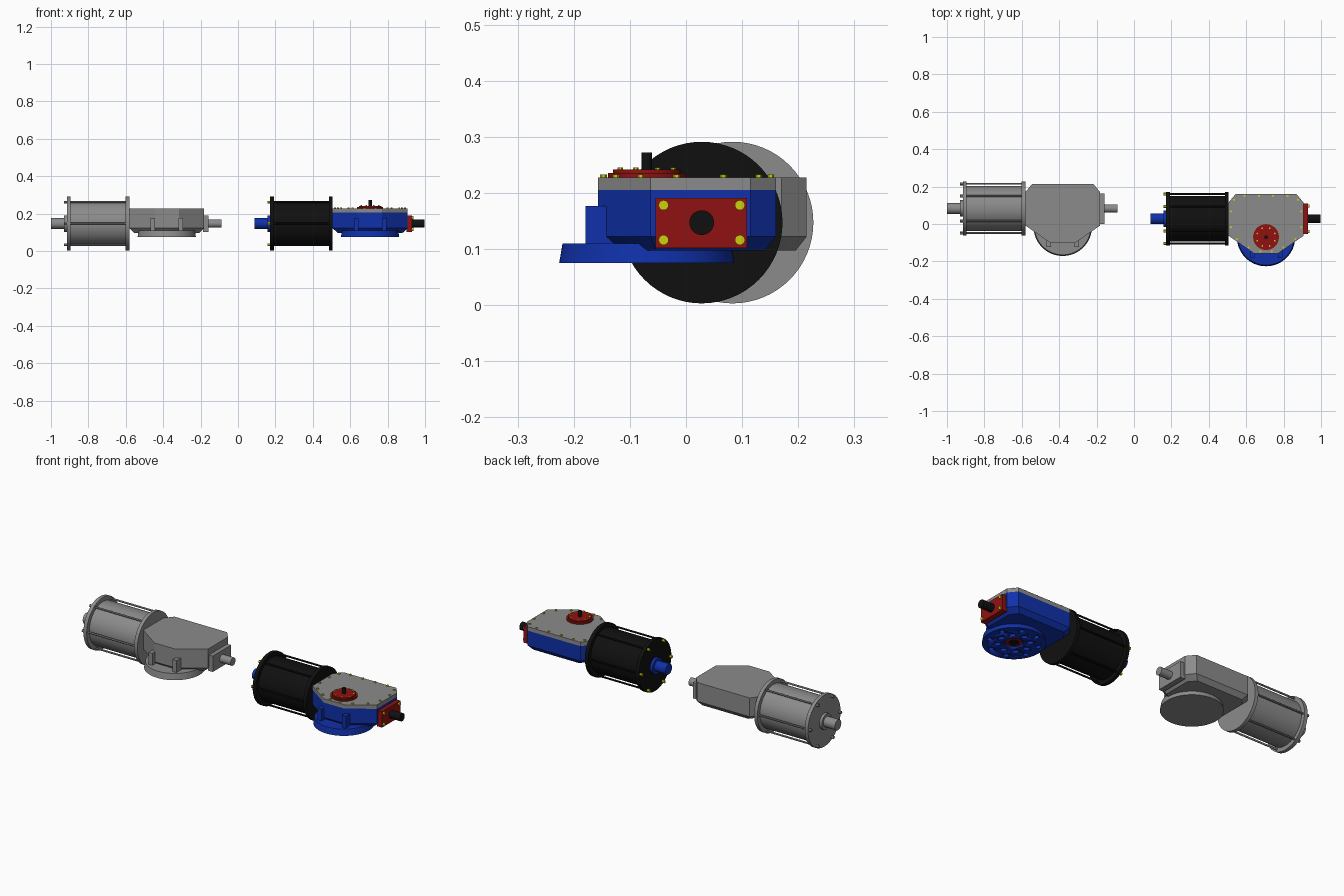
import bpy, bmesh, math
from mathutils import Vector, Matrix

cube = bpy.data.objects.get("Cube")
if cube:
    bpy.data.objects.remove(cube, do_unlink=True)


def material(name, rgb):
    m = bpy.data.materials.new(name)
    m.use_nodes = True
    m.diffuse_color = (*rgb, 1)
    bsdf = next(n for n in m.node_tree.nodes if n.type == "BSDF_PRINCIPLED")
    bsdf.inputs["Base Color"].default_value = (*rgb, 1)
    return m


GREY = material("grey", (0.26, 0.26, 0.26))
BLUE = material("blue", (0.005, 0.03, 0.4))
RED = material("red", (0.28, 0.006, 0.006))
YELLOW = material("yellow", (0.62, 0.62, 0.004))
BLACK = material("black", (0.005, 0.005, 0.005))

AXIS_Y, AXIS_Z = 0.028, 0.147      # cylinder centre line
HUB = Vector((0.706, -0.07, 0))    # output drive centre
MID = Vector((0.706, 0.01, 0))     # housing centre


def finish(name, bm, mat, offset):
    bmesh.ops.recalc_face_normals(bm, faces=bm.faces)
    mesh = bpy.data.meshes.new(name)
    bm.to_mesh(mesh)
    bm.free()
    mesh.materials.append(mat)
    ob = bpy.data.objects.new(name, mesh)
    ob.location = offset
    bpy.context.collection.objects.link(ob)
    bpy.ops.object.select_all(action="DESELECT")
    ob.select_set(True)
    bpy.context.view_layer.objects.active = ob
    bpy.ops.object.shade_smooth_by_angle(angle=math.radians(30))
    return ob


def rods(name, mat, offset, axis, items, segments=48):
    """Round bars in one object; each item is (start, length, radius[, end radius])."""
    bm = bmesh.new()
    turn = Vector((0, 0, 1)).rotation_difference(Vector(axis)).to_matrix().to_4x4()
    for start, length, r, *end in items:
        place = Matrix.Translation(Vector(start) + Vector(axis) * length / 2) @ turn
        bmesh.ops.create_cone(bm, cap_ends=True, segments=segments, radius1=r,
                              radius2=end[0] if end else r, depth=length, matrix=place)
    return finish(name, bm, mat, offset)


def box(name, mat, offset, low, high):
    bm = bmesh.new()
    low, high = Vector(low), Vector(high)
    size = Matrix.Diagonal((*(high - low), 1))
    bmesh.ops.create_cube(bm, size=1, matrix=Matrix.Translation((low + high) / 2) @ size)
    return finish(name, bm, mat, offset)


# Half outline of the housing, mirrored about its middle
HALF = [(0.065, -0.157), (0.2, -0.063), (0.2, 0.115), (0.163, 0.16)]
OUTLINE = [Vector((MID.x + x, y, 0)) for x, y in HALF]
OUTLINE += [Vector((MID.x - x, y, 0)) for x, y in reversed(HALF)]


def prism(name, mat, offset, layers):
    """Stack of housing outlines, each layer being (height, scale)."""
    bm = bmesh.new()
    rings = [[bm.verts.new(MID + (p - MID) * s + Vector((0, 0, z))) for p in OUTLINE]
             for z, s in layers]
    n = len(OUTLINE)
    for a, b in zip(rings, rings[1:]):
        for i in range(n):
            j = (i + 1) % n
            bm.faces.new((a[i], a[j], b[j], b[i]))
    bm.faces.new(rings[0])
    bm.faces.new(rings[-1])
    return finish(name, bm, mat, offset)


def circle(count, radius, phase=0):
    for i in range(count):
        a = math.tau * i / count + phase
        yield radius * math.cos(a), radius * math.sin(a)


def on_axis(x, dy=0, dz=0):
    return (x, AXIS_Y + dy, AXIS_Z + dz)


def on_hub(z, dx=0, dy=0):
    return (HUB.x + dx, HUB.y + dy, z)


X, Z = (1, 0, 0), (0, 0, 1)


def actuator(side, offset, painted):
    def pick(colour):
        return colour if painted else GREY

    # Power cylinder with end flanges and tie rods
    rods(side + "_cylinder_barrel", pick(BLACK), offset, X, [(on_axis(0.18), 0.32, 0.121)], 64)
    rods(side + "_cylinder_flanges", pick(BLACK), offset, X,
         [(on_axis(0.172), 0.02, 0.144), (on_axis(0.486), 0.02, 0.144)], 64)
    ring = list(circle(6, 0.132))
    rods(side + "_tie_rods", pick(BLACK), offset, X,
         [(on_axis(0.18, y, z), 0.315, 0.005) for y, z in ring], 12)
    rods(side + "_tie_rod_nuts", pick(YELLOW), offset, X,
         [(on_axis(0.158, y, z), 0.016, 0.008) for y, z in ring], 6)
    rods(side + "_cylinder_end_cap", pick(BLUE), offset, X,
         [(on_axis(0.087), 0.09, 0.029), (on_axis(0.157), 0.02, 0.044)])

    # Gear housing
    if painted:
        prism(side + "_housing", BLUE, offset, [(0.097, 0.87), (0.122, 1), (0.205, 1)])
        prism(side + "_housing_cover", GREY, offset, [(0.205, 1), (0.227, 1)])
    else:
        prism(side + "_housing", GREY, offset, [(0.097, 0.87), (0.122, 1), (0.227, 1)])
    for label, dx in (("left", 0.075), ("right", -0.075)):
        x = HUB.x + dx
        box(side + "_housing_rib_" + label, pick(BLUE), offset,
            (x - 0.012, -0.179, 0.1), (x + 0.012, -0.1, 0.177))

    # Side plate and stop shaft
    box(side + "_side_plate", pick(RED), offset, (0.9, -0.054, 0.102), (0.93, 0.109, 0.191))
    rods(side + "_stop_shaft", pick(BLACK), offset, X, [(on_axis(0.92), 0.078, 0.022)])

    # Mounting flange under the housing
    flange = rods(side + "_mounting_flange", pick(BLUE), offset, Z,
                  [(on_hub(0.075), 0.035, 0.156, 0.15)], 64)
    if not painted:
        return

    # Bolt holes and drive bore in the flange
    holes = [(on_hub(0.06, x, y), 0.035, 0.013) for x, y in circle(8, 0.125, math.pi / 8)]
    holes += [(on_hub(0.06, x, y), 0.03, 0.016) for x, y in circle(8, 0.08)]
    holes.append((on_hub(0.06), 0.035, 0.048))
    cutter = rods("hole_cutter", BLUE, offset, Z, holes, 24)
    cutter.hide_render = True
    cut = flange.modifiers.new("holes", "BOOLEAN")
    cut.object = cutter
    cut.solver = "EXACT"
    bpy.context.view_layer.objects.active = flange
    bpy.ops.object.modifier_apply(modifier=cut.name)
    bpy.data.objects.remove(cutter, do_unlink=True)
    rods(side + "_drive_sleeve", RED, offset, Z, [(on_hub(0.08), 0.02, 0.042)])
    rods(side + "_drive_socket", BLACK, offset, Z, [(on_hub(0.077), 0.02, 0.025)], 24)

    # Side plate bolts
    rods(side + "_side_plate_bolts", YELLOW, offset, X,
         [((0.928, y, z), 0.009, 0.009) for y in (-0.04, 0.096) for z in (0.116, 0.178)], 16)

    # Cover bolts spaced along the outline
    spots = []
    for a, b in zip(OUTLINE, OUTLINE[1:] + OUTLINE[:1]):
        n = max(1, round((b - a).length / 0.075))
        for k in range(n):
            p = MID + (a.lerp(b, (k + 0.5) / n) - MID) * 0.94
            spots.append(((p.x, p.y, 0.225), 0.008, 0.006))
    rods(side + "_cover_bolts", YELLOW, offset, Z, spots, 6)

    # Indicator disc on the cover
    rods(side + "_indicator_disc", RED, offset, Z,
         [(on_hub(0.225), 0.01, 0.069), (on_hub(0.234), 0.008, 0.06)])
    rods(side + "_indicator_bolts", YELLOW, offset, Z,
         [(on_hub(0.24, x, y), 0.005, 0.005) for x, y in circle(8, 0.051, math.pi / 8)], 6)
    rods(side + "_indicator_shaft", BLACK, offset, Z, [(on_hub(0.235), 0.037, 0.0095)], 24)


actuator("left", (0, 0, 0), True)
actuator("right", (-1.087, 0.055, 0), False)
